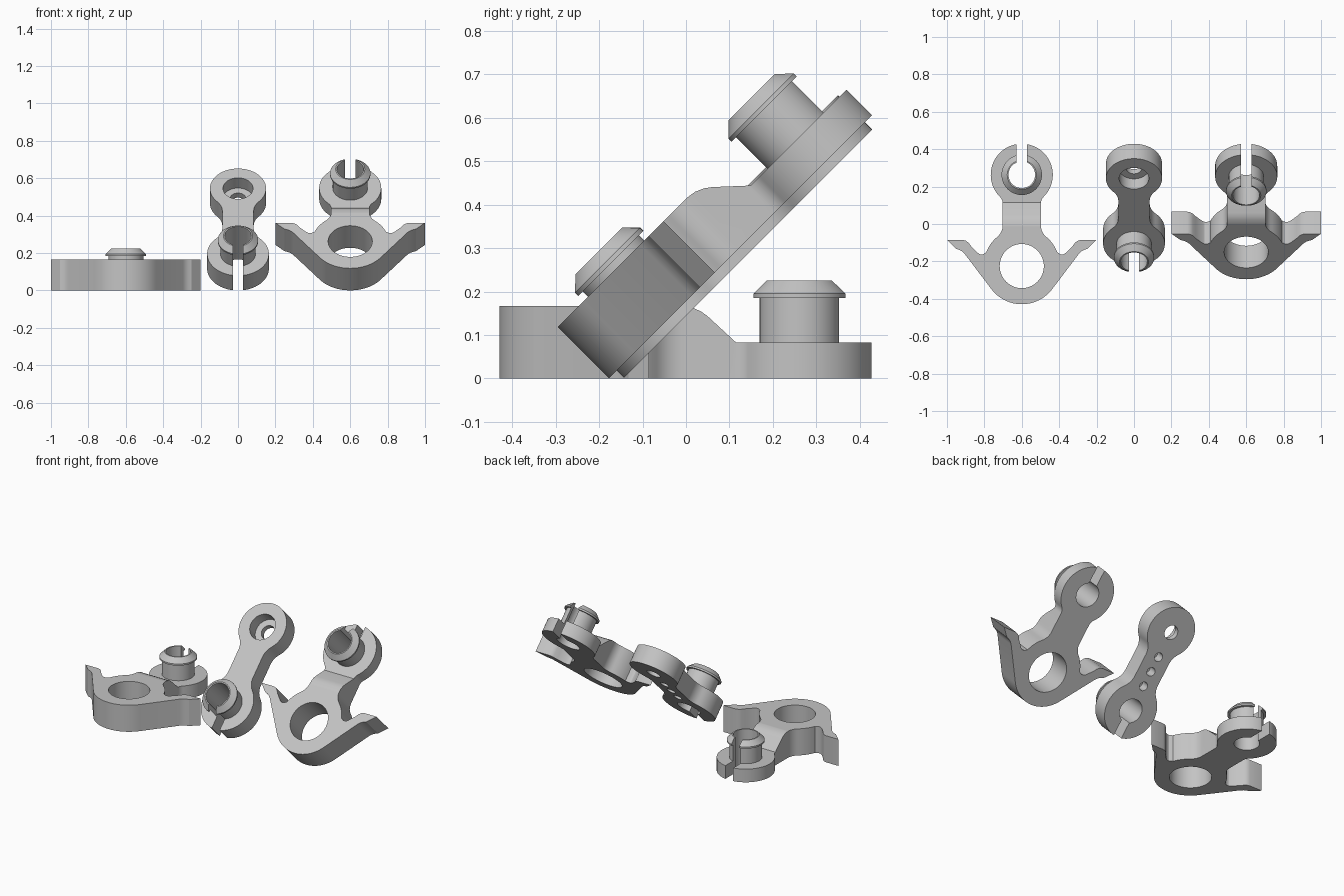
import bpy, bmesh, math
from mathutils import Matrix

if "Cube" in bpy.data.objects:
    bpy.data.objects.remove(bpy.data.objects["Cube"])

grey = bpy.data.materials.new("plain_grey")
grey.diffuse_color = (0.55, 0.55, 0.55, 1)
grey.use_nodes = True
grey.node_tree.nodes["Principled BSDF"].inputs["Base Color"].default_value = grey.diffuse_color


def arc(cx, cy, r, a0, a1, n=16):
    return [(cx + r * math.cos(math.radians(a0 + (a1 - a0) * i / n)),
             cy + r * math.sin(math.radians(a0 + (a1 - a0) * i / n))) for i in range(n + 1)]


def fillet(cy, r, w, f, side):
    """Arc between a ring and the straight neck x = w; returns points and ring angle."""
    dy = math.sqrt((r + f) ** 2 - (w + f) ** 2)
    ang = math.degrees(math.atan2(dy, w + f))
    pts = arc(w + f, cy + side * dy, f, 180 + side * ang, 180, 8)
    return (pts if side > 0 else pts[::-1]), ang


def mirrored(half):
    """Close a half outline (bottom to top, x >= 0) into a full one."""
    return half + [(-x, y) for x, y in reversed(half[1:-1])]


def prism(name, pts, lo, hi, axis='z'):
    bm = bmesh.new()
    if axis == 'z':
        vs = [bm.verts.new((a, b, lo)) for a, b in pts]
        move = (0, 0, hi - lo)
    else:
        vs = [bm.verts.new((lo, a, b)) for a, b in pts]
        move = (hi - lo, 0, 0)
    face = bm.faces.new(vs)
    ext = bmesh.ops.extrude_face_region(bm, geom=[face])
    bmesh.ops.translate(bm, vec=move, verts=[g for g in ext['geom'] if isinstance(g, bmesh.types.BMVert)])
    return to_object(name, bm)


def to_object(name, bm):
    bmesh.ops.recalc_face_normals(bm, faces=bm.faces[:])
    me = bpy.data.meshes.new(name)
    bm.to_mesh(me)
    bm.free()
    me.materials.append(grey)
    ob = bpy.data.objects.new(name, me)
    bpy.context.collection.objects.link(ob)
    return ob


def cylinder(cy, r, lo, hi, n=48):
    return prism("tool", arc(0, cy, r, 0, 360, n)[:-1], lo, hi)


def combine(ob, tool, op='DIFFERENCE'):
    mod = ob.modifiers.new("bool", 'BOOLEAN')
    mod.operation, mod.object, mod.solver = op, tool, 'EXACT'
    dg = bpy.context.evaluated_depsgraph_get()
    me = bpy.data.meshes.new_from_object(ob.evaluated_get(dg))
    ob.modifiers.clear()
    ob.data = me
    bpy.data.objects.remove(tool)


def add_snap_boss(ob, cy, base, slot_dir):
    """Hollow split boss with a chamfered lip."""
    prof = [(0, base - 0.03), (0.0935, base - 0.03), (0.0935, base + 0.102), (0.108, base + 0.102),
            (0.108, base + 0.112), (0.078, base + 0.142), (0, base + 0.142)]
    n = 48
    bm = bmesh.new()
    rings = []
    for r, z in prof:
        if r == 0:
            rings.append([bm.verts.new((0, cy, z))] * n)
        else:
            rings.append([bm.verts.new((x, y, z)) for x, y in arc(0, cy, r, 0, 360, n)[:-1]])
    for a, b in zip(rings, rings[1:]):
        for i in range(n):
            j = (i + 1) % n
            bm.faces.new(list(dict.fromkeys([a[i], a[j], b[j], b[i]])))
    combine(ob, to_object("tool", bm), 'UNION')
    combine(ob, cylinder(cy, 0.071, -0.1, 0.5))
    y0, y1 = sorted((cy, cy + slot_dir * 0.3))
    combine(ob, prism("tool", [(-0.027, y0), (0.027, y0), (0.027, y1), (-0.027, y1)], -0.1, 0.5))


def finish(ob, loc, tilt):
    ob.data.transform(Matrix.Translation(loc) @ Matrix.Rotation(math.radians(tilt), 4, 'X'))
    bpy.ops.object.select_all(action='DESELECT')
    ob.select_set(True)
    bpy.context.view_layer.objects.active = ob
    bpy.ops.object.shade_smooth_by_angle(angle=math.radians(25))


def winged_bracket(name, loc, tilt):
    big, R, small, r, w = -0.225, 0.204, 0.263, 0.166, 0.102
    f1, a1 = fillet(big, R, w, 0.08, 1)
    f2, a2 = fillet(small, r, w, 0.05, -1)
    # finger tab on the ring's side
    wing = [(0.305, -0.16), (0.318, -0.147), (0.334, -0.138), (0.352, -0.132), (0.4, -0.085),
            (0.315, -0.085), (0.298, -0.09), (0.285, -0.1), (0.27, -0.12),
            (0.235, -0.155), (0.222, -0.162), (0.208, -0.162)]
    half = (arc(0, big, R, -90, -37, 14) + wing + arc(0, big, R, 21, a1, 8)[:-1] + f1
            + f2 + arc(0, small, r, -a2, 90, 28)[1:])
    ob = prism(name, mirrored(half), 0, 0.167)
    # sloped step down to the thinner small ring
    step = [(-0.01, 0.167), (0.015, 0.163), (0.035, 0.154), (0.05, 0.143), (0.115, 0.083),
            (0.6, 0.083), (0.6, 0.4), (-0.01, 0.4)]
    combine(ob, prism("tool", step, -0.3, 0.3, 'x'))
    combine(ob, cylinder(big, 0.118, -0.1, 0.5, 64))
    add_snap_boss(ob, small, 0.083, 1)
    finish(ob, loc, tilt)


def link_arm(name, loc, tilt):
    low, R, top, r, w, t = 0.165, 0.165, 0.66, 0.15, 0.084, 0.112
    f1, a1 = fillet(low, R, w, 0.1, 1)
    f2, a2 = fillet(top, r, w, 0.1, -1)
    half = arc(0, low, R, -90, a1, 28)[:-1] + f1 + f2 + arc(0, top, r, -a2, 90, 28)[1:]
    ob = prism(name, mirrored(half), 0, t)
    # counterbored socket
    combine(ob, cylinder(top, 0.08, 0.035, 0.3))
    combine(ob, cylinder(top, 0.042, -0.1, 0.3))
    # blind holes under the neck
    for k in (-1, 0, 1):
        combine(ob, cylinder(0.412 + k * 0.092, 0.026, -0.1, 0.06, 24))
    add_snap_boss(ob, low, t - 0.006, -1)
    finish(ob, loc, tilt)


winged_bracket("flat_bracket", (-0.6, 0, 0), 0)
winged_bracket("tilted_bracket", (0.6, 0.126, 0.304), 45)
link_arm("link_arm", (0, -0.144, 0), 45)
